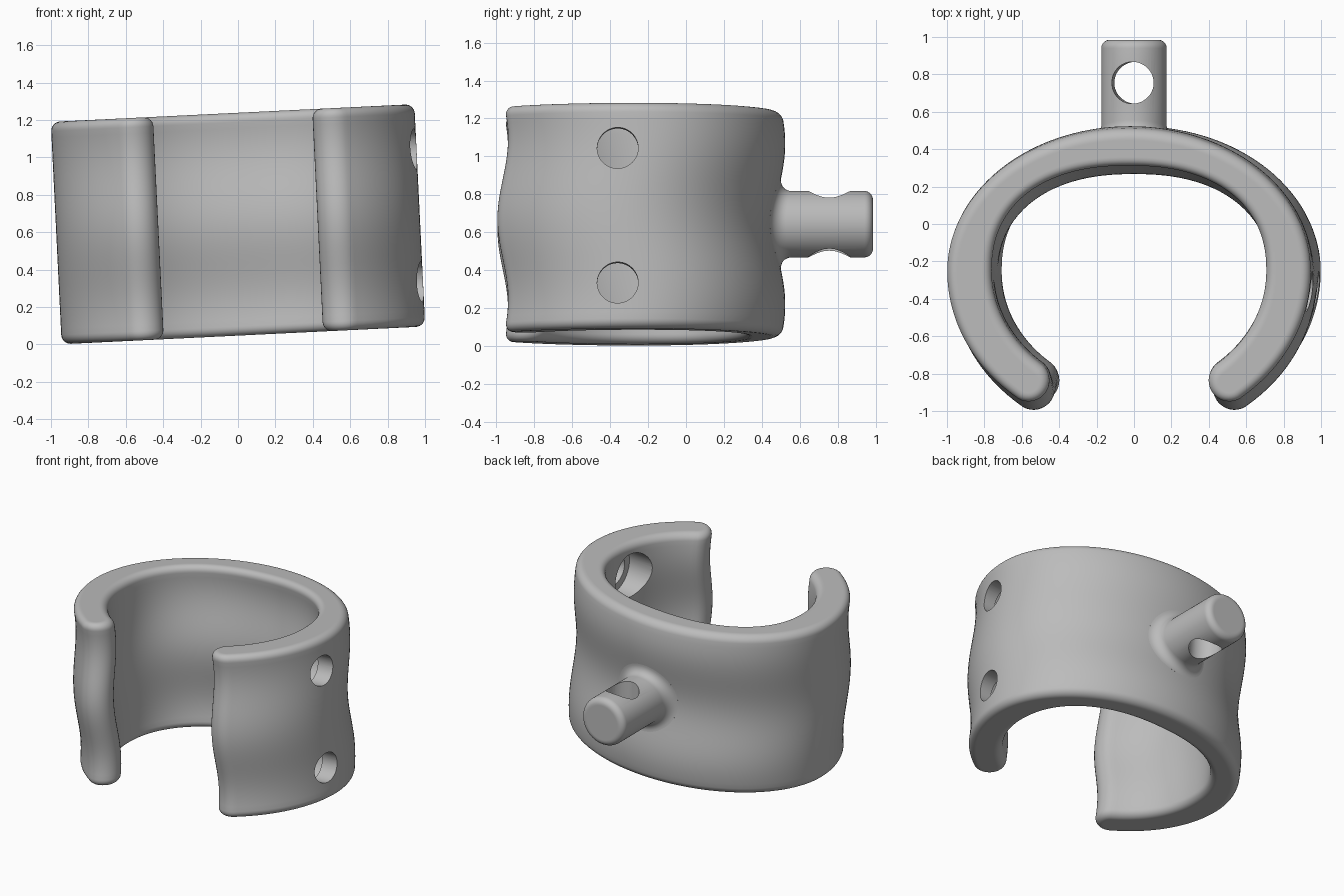
import bpy
import bmesh
from math import sin, cos, pi, radians, copysign
from mathutils import Vector, Matrix

cube = bpy.data.objects.get("Cube")
if cube:
    bpy.data.objects.remove(cube, do_unlink=True)

HALF_H = 0.595      # half height of the cuff
CY = -0.27          # y of the widest point of the cuff
FILLET = 0.05
POST_R = 0.175
PLACE = Matrix.Translation((0, 0, 0.643)) @ Matrix.Rotation(radians(-2.8), 4, 'Y')

grey = bpy.data.materials.new("plain_grey")
grey.use_nodes = True
grey.diffuse_color = (0.5, 0.5, 0.5, 1)
grey.node_tree.nodes["Principled BSDF"].inputs["Base Color"].default_value = (0.5, 0.5, 0.5, 1)


def wave(z):
    """Forward and backward ripple of the wall over its height."""
    return -0.028 * cos(2 * pi * z / 0.85)


def arc_point(a, b_up, b_low, power, ang):
    c, s = cos(ang), sin(ang)
    if s < 0:
        return Vector((a * c, CY + b_low * s))
    e = 2 / power
    return Vector((copysign(abs(c) ** e, c) * a, CY + b_up * s ** e))


def outer(ang):
    return arc_point(0.973, 0.765, 0.858, 2.0, ang)


def inner(ang):
    return arc_point(0.735, 0.565, 0.646, 2.3, ang)


def half_turn(start, end, n=16):
    """Rounded tip between two wall edges, without its end points."""
    mid = (start + end) / 2
    return [mid + Matrix.Rotation(pi * i / n, 2) @ (start - mid) for i in range(1, n)]


def new_object(name, rings):
    """Skin closed rings of points and cap both ends."""
    bm = bmesh.new()
    loops = [[bm.verts.new(p) for p in ring] for ring in rings]
    n = len(loops[0])
    for low, high in zip(loops, loops[1:]):
        for i in range(n):
            j = (i + 1) % n
            bm.faces.new((low[i], low[j], high[j], high[i]))
    bm.faces.new(loops[0][::-1])
    bm.faces.new(loops[-1])
    bmesh.ops.recalc_face_normals(bm, faces=bm.faces)
    mesh = bpy.data.meshes.new(name)
    bm.to_mesh(mesh)
    bm.free()
    obj = bpy.data.objects.new(name, mesh)
    bpy.context.collection.objects.link(obj)
    mesh.materials.append(grey)
    return obj


def drill(obj, start, end, radius):
    """Cut a round hole between two points."""
    start, end = Vector(start), Vector(end)
    turn = (end - start).to_track_quat('Z', 'Y')
    rings = [[p + turn @ Vector((radius * cos(2 * pi * i / 48), radius * sin(2 * pi * i / 48), 0))
              for i in range(48)] for p in (start, end)]
    cutter = new_object("hole_cutter", rings)
    cutter.hide_render = True
    mod = obj.modifiers.new("hole", 'BOOLEAN')
    mod.operation = 'DIFFERENCE'
    mod.solver = 'EXACT'
    mod.object = cutter
    bpy.context.view_layer.objects.active = obj
    bpy.ops.object.modifier_apply(modifier=mod.name)
    bpy.data.objects.remove(cutter, do_unlink=True)


def finish(obj):
    obj.matrix_world = PLACE
    bpy.ops.object.select_all(action='DESELECT')
    obj.select_set(True)
    bpy.context.view_layer.objects.active = obj
    bpy.ops.object.shade_smooth_by_angle(angle=radians(32))


# Open cuff: C-shaped outline with rounded tips
STEPS = 110
angles = [radians(-51 + 282 * i / STEPS) for i in range(STEPS + 1)]
out_pts = [outer(a) for a in angles]
in_pts = [inner(a) for a in reversed(angles)]
outline = (out_pts + half_turn(out_pts[-1], in_pts[0])
           + in_pts + half_turn(in_pts[-1], out_pts[0]))
normals = []
for i in range(len(outline)):
    t = outline[(i + 1) % len(outline)] - outline[i - 1]
    normals.append(Vector((t.y, -t.x)).normalized())


def cuff_ring(z, inset):
    return [(p.x - n.x * inset, p.y - n.y * inset + wave(z), z)
            for p, n in zip(outline, normals)]


# Height and inset of each ring, with rounded rims
rim = [(HALF_H - FILLET * (1 - sin(pi / 2 * k / 7)), FILLET * (1 - cos(pi / 2 * k / 7)))
       for k in range(8)] + [(HALF_H, FILLET + 0.006)]
straight = HALF_H - FILLET
levels = [(-z, d) for z, d in reversed(rim)]
levels += [(straight * (k / 16 - 1), 0) for k in range(1, 32)]
levels += rim
cuff = new_object("cuff", [cuff_ring(z, d) for z, d in levels])

# Two counterbored screw holes on the left wall
for z in (-0.355, 0.355):
    drill(cuff, (0.5, -0.36, z), (1.2, -0.36, z), 0.108)
    drill(cuff, (0.5, -0.36, z), (0.85, -0.36, z), 0.165)
finish(cuff)


# Rear post with a flared root that follows the wall
def wall_y(x, z):
    return CY + 0.765 * (1 - (x / 0.973) ** 2) ** 0.5 + wave(z)


def post_ring(radius, height=None, y=None, n=64):
    ring = []
    for i in range(n):
        x, z = radius * cos(2 * pi * i / n), radius * sin(2 * pi * i / n)
        ring.append((x, wall_y(x, z) + height if y is None else y, z))
    return ring


FLARE, END_R, END_Y = 0.07, 0.045, 0.985
rings = [post_ring(0.2, y=0.36), post_ring(POST_R + FLARE, height=-0.02)]
for k in range(9):
    a = pi / 2 * k / 8
    rings.append(post_ring(POST_R + FLARE * (1 - sin(a)), height=FLARE * (1 - cos(a))))
for k in range(8):
    a = pi / 2 * k / 7
    rings.append(post_ring(POST_R - END_R * (1 - cos(a)), y=END_Y - END_R * (1 - sin(a))))
rings.append(post_ring(POST_R - END_R - 0.006, y=END_Y))
post = new_object("rear_post", rings)

# Cross hole through the post
drill(post, (0, 0.755, -0.4), (0, 0.755, 0.4), 0.112)
finish(post)
